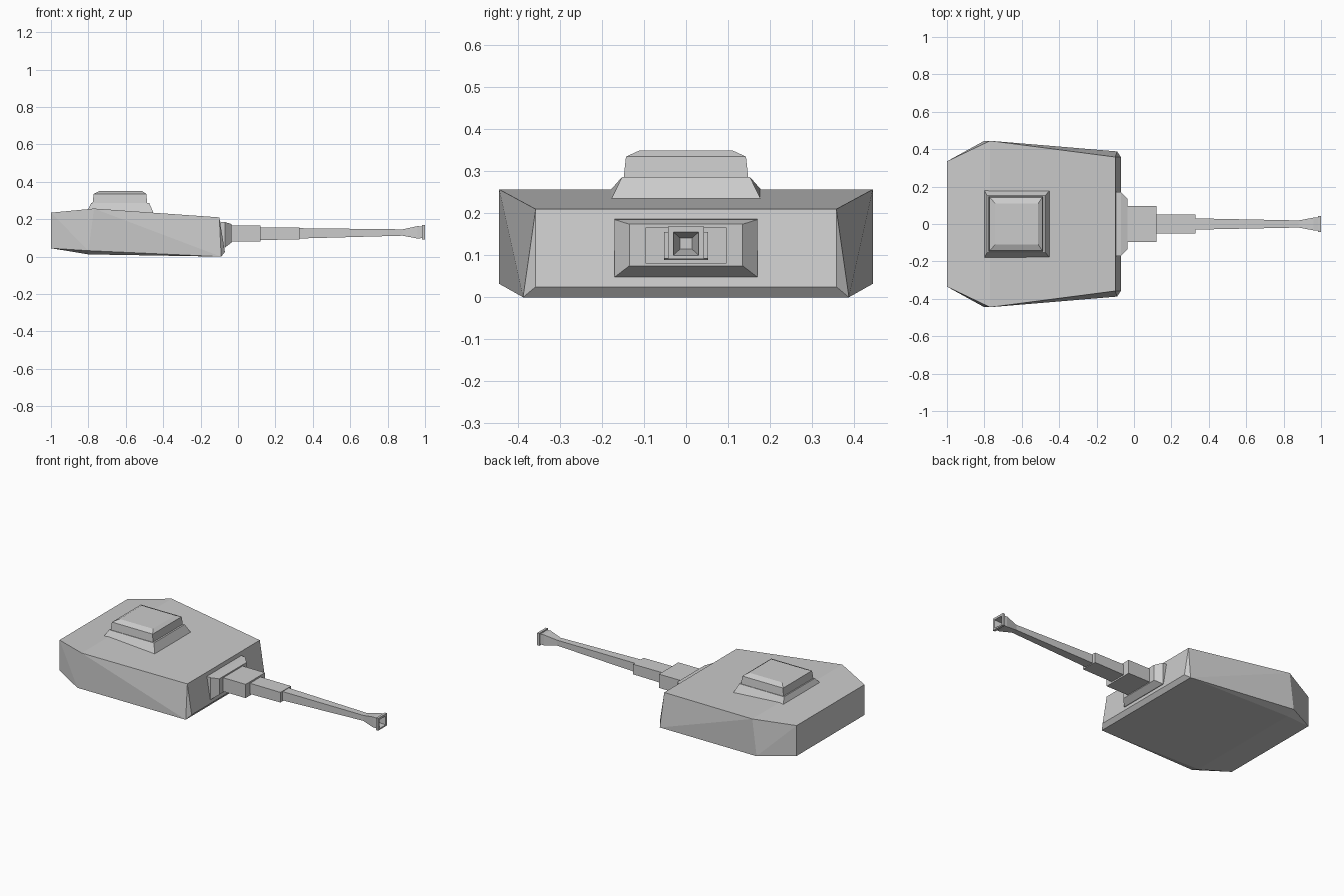
import bpy, bmesh

if "Cube" in bpy.data.objects:
    bpy.data.objects.remove(bpy.data.objects["Cube"])


def finish(bm, name):
    bmesh.ops.recalc_face_normals(bm, faces=bm.faces)
    mesh = bpy.data.meshes.new(name)
    bm.to_mesh(mesh)
    bm.free()
    obj = bpy.data.objects.new(name, mesh)
    bpy.context.collection.objects.link(obj)
    return obj


def loft(name, rings):
    """Skin a row of four-cornered rings and cap both ends."""
    bm = bmesh.new()
    rows = [[bm.verts.new(p) for p in ring] for ring in rings]
    for a, b in zip(rows, rows[1:]):
        for i in range(4):
            j = (i + 1) % 4
            bm.faces.new((a[i], a[j], b[j], b[i]))
    bm.faces.new(rows[0])
    bm.faces.new(rows[-1])
    return finish(bm, name)


def ring_x(x, y, z0, z1):
    return [(x, -y, z0), (x, y, z0), (x, y, z1), (x, -y, z1)]


def ring_z(z, x0, x1, y):
    return [(x0, -y, z), (x1, -y, z), (x1, y, z), (x0, y, z)]


# Armoured turret body: mirrored corner points, closed as a convex hull
corners = [
    (-1.0, 0.335, 0.235), (-1.0, 0.335, 0.045),
    (-0.77, 0.445, 0.257), (-0.80, 0.445, 0.032), (-0.80, 0.39, 0.012),
    (-0.10, 0.358, 0.21), (-0.07, 0.358, 0.025), (-0.09, 0.388, 0.0),
]
bm = bmesh.new()
for x, y, z in corners:
    for side in (-1, 1):
        bm.verts.new((x, side * y, z))
bmesh.ops.convex_hull(bm, input=bm.verts)
bmesh.ops.dissolve_limit(bm, angle_limit=0.03, verts=bm.verts, edges=bm.edges)
finish(bm, "turret_body")

# Gun mantlet
loft("gun_mantlet", [
    [(-0.10, -0.17, 0.048), (-0.10, 0.17, 0.048), (-0.10, 0.17, 0.187), (-0.10, -0.17, 0.187)],
    ring_x(-0.07, 0.17, 0.048, 0.185),
    ring_x(-0.035, 0.135, 0.075, 0.174),
])

# Stepped gun barrel with flared, hollow muzzle
loft("gun_barrel", [
    ring_x(-0.06, 0.096, 0.08, 0.166),
    ring_x(0.12, 0.096, 0.08, 0.166),
    ring_x(0.12, 0.052, 0.089, 0.156),
    ring_x(0.33, 0.052, 0.092, 0.155),
    ring_x(0.33, 0.030, 0.097, 0.152),
    ring_x(0.88, 0.019, 0.112, 0.146),
    ring_x(0.96, 0.034, 0.097, 0.163),
    ring_x(0.985, 0.034, 0.099, 0.161),
    ring_x(0.985, 0.043, 0.091, 0.168),
    ring_x(1.0, 0.043, 0.091, 0.168),
    ring_x(1.0, 0.030, 0.100, 0.155),
    ring_x(0.92, 0.014, 0.115, 0.141),
])

# Hatch skirt following the sloping roof
slope = ring_z(0.255, -0.80, -0.45, 0.18)
slope = [(x, y, 0.255 if x < -0.6 else 0.23) for x, y, z in slope]
loft("hatch_base", [slope, ring_z(0.287, -0.785, -0.475, 0.152)])

# Hatch lid with bevelled top
loft("hatch_lid", [
    ring_z(0.28, -0.778, -0.485, 0.149),
    ring_z(0.335, -0.772, -0.49, 0.143),
    ring_z(0.35, -0.742, -0.512, 0.11),
])
